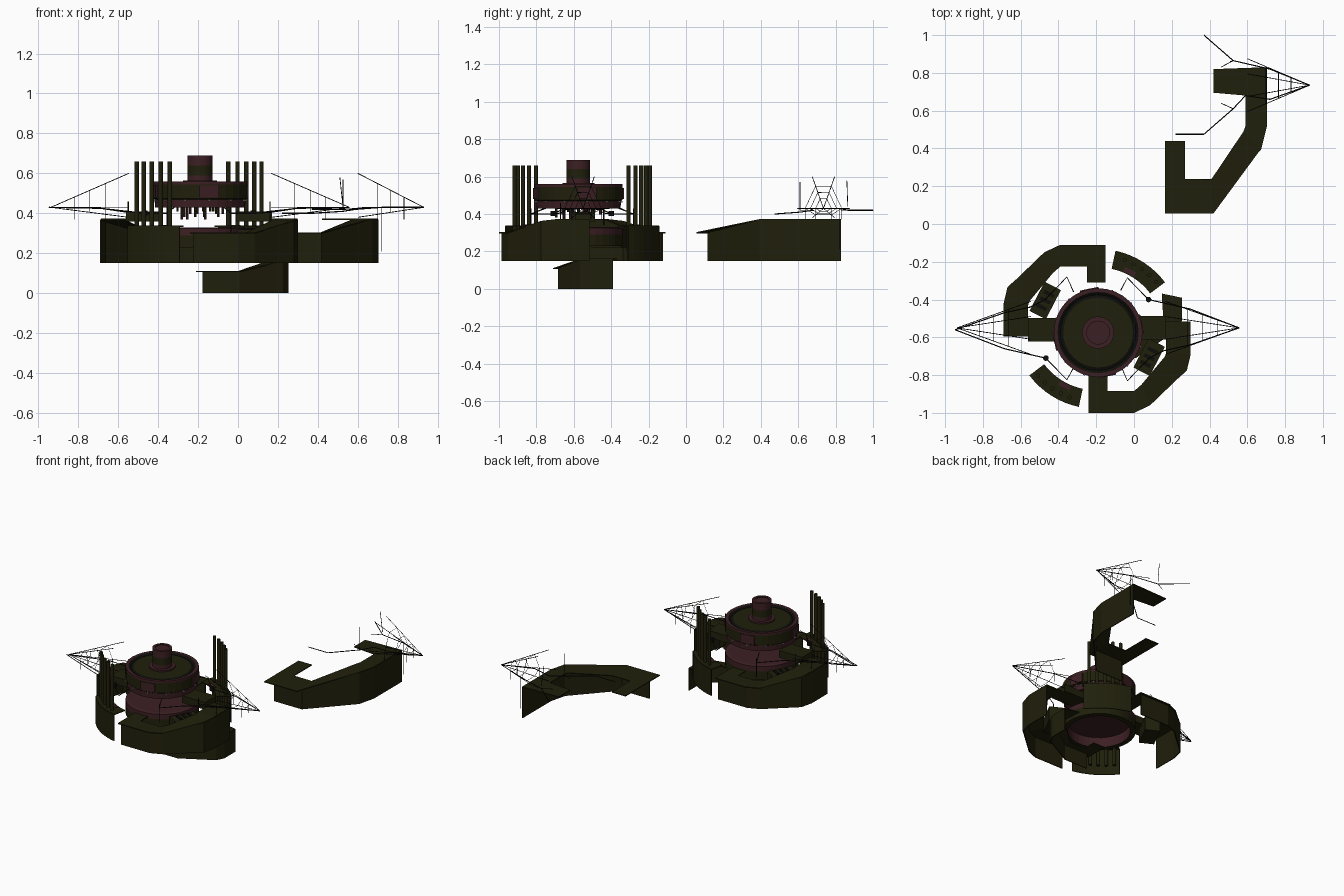
import bpy, bmesh, math
from mathutils import Vector, Matrix

scene_cube = bpy.data.objects.get("Cube")
if scene_cube:
    bpy.data.objects.remove(scene_cube, do_unlink=True)


def make_material(name, colour):
    material = bpy.data.materials.new(name)
    material.use_nodes = True
    material.diffuse_color = (*colour, 1)
    material.node_tree.nodes["Principled BSDF"].inputs["Base Color"].default_value = (*colour, 1)
    return material


olive = make_material("dark olive", (.0145, .014, .0035))
maroon = make_material("dark maroon", (.046, .014, .017))
black = make_material("near black", (.004, .004, .003))
grey = make_material("light grey", (.3, .3, .32))

CENTRE = Vector((-.19, -.575, 0))
PIVOT = Vector((-.195, -.555, 0))
half_turn = Matrix.Translation(PIVOT) @ Matrix.Rotation(math.pi, 4, 'Z') @ Matrix.Translation(-PIVOT)
identity = Matrix.Identity(4)


def add_object(name, bm, materials, transform=identity):
    mesh = bpy.data.meshes.new(name)
    bmesh.ops.transform(bm, matrix=transform, verts=bm.verts)
    bmesh.ops.recalc_face_normals(bm, faces=bm.faces)
    bm.to_mesh(mesh)
    bm.free()
    for material in materials:
        mesh.materials.append(material)
    obj = bpy.data.objects.new(name, mesh)
    bpy.context.scene.collection.objects.link(obj)
    return obj


def thicken(obj, amount):
    modifier = obj.modifiers.new("thickness", 'SOLIDIFY')
    modifier.thickness = amount
    modifier.offset = 0


def strip(bm, first, second):
    a = [bm.verts.new(p) for p in first]
    b = [bm.verts.new(p) for p in second]
    for i in range(len(a) - 1):
        bm.faces.new((a[i], a[i + 1], b[i + 1], b[i]))


def box(name, centre, size, angle=0, material=olive, transform=identity):
    bm = bmesh.new()
    bmesh.ops.create_cube(bm, size=1)
    place = Matrix.Translation(centre) @ Matrix.Rotation(angle, 4, 'Z') @ Matrix.Diagonal((*size, 1))
    return add_object(name, bm, [material], transform @ place)


def cylinder(name, base, radius, height, material, transform=identity, sides=12):
    bm = bmesh.new()
    bmesh.ops.create_cone(bm, cap_ends=True, segments=sides, radius1=radius, radius2=radius, depth=height)
    place = Matrix.Translation(Vector(base) + Vector((0, 0, height / 2)))
    return add_object(name, bm, [material], transform @ place)


def rods(name, paths, radius, transform=identity):
    curve = bpy.data.curves.new(name, 'CURVE')
    curve.dimensions = '3D'
    curve.bevel_depth = radius
    curve.bevel_resolution = 0
    for path in paths:
        spline = curve.splines.new('POLY')
        spline.points.add(len(path) - 1)
        for point, p in zip(spline.points, path):
            point.co = (*(transform @ Vector(p)), 1)
    curve.materials.append(black)
    obj = bpy.data.objects.new(name, curve)
    bpy.context.scene.collection.objects.link(obj)


# Hooked walkway: sloping deck with a skirt on its outer sides, open underneath and at both ends
def walkway(name, stations, skirt_end, transform=identity):
    outer = [Vector((ox, oy, z)) for ox, oy, ix, iy, z, t in stations]
    inner = [Vector((ix, iy, z)) for ox, oy, ix, iy, z, t in stations]
    top = [o.lerp(i, s[5]) for o, i, s in zip(outer, inner, stations)][1:skirt_end]
    foot = [Vector((p.x, p.y, .15)) for p in top]
    bm = bmesh.new()
    strip(bm, outer, inner)
    strip(bm, top, foot)
    thicken(add_object(name, bm, [olive], transform), .006)


LOW, HIGH = .3, .37
far_hook = [(.165, .44, .27, .44, LOW, 0), (.165, .055, .27, .237, LOW, .35),
            (.42, .055, .41, .237, LOW, .35), (.67, .395, .58, .49, HIGH, 0),
            (.7, .515, .59, .52, HIGH, 0), (.7, .83, .59, .68, HIGH, 0),
            (.42, .82, .42, .695, HIGH, 0)]
near_hook = [(-.24, -.8, -.14, -.8, LOW, 0), (-.24, -1, -.14, -.885, LOW, .15),
             (0, -1, 0, -.885, LOW, .15), (.085, -.96, .04, -.85, LOW, .1),
             (.277, -.775, .165, -.7, .36, 0), (.297, -.69, .17, -.68, HIGH, 0),
             (.297, -.515, .17, -.515, HIGH, 0)]
walkway("far_walkway", far_hook, 6)
walkway("front_walkway", near_hook, 7)
walkway("back_walkway", near_hook, 7, half_turn)
lower = Matrix.Translation((-.21, -.71, 0)) @ Matrix.Diagonal((.86, .43, .72, 1)) @ Matrix.Translation((-.165, -.055, -.15))
walkway("lower_walkway", far_hook[:5] + [(.7, .8, .58, .85, HIGH, 0)], 6, lower)


# Turned parts of the central tower, coloured by profile segment
def lathe(name, profile, colours, sides=32):
    bm = bmesh.new()
    rings = []
    for r, z in profile:
        rings.append([bm.verts.new((r * math.cos(a), r * math.sin(a), z))
                      for a in (math.tau * k / sides for k in range(sides))])
    for j, colour in enumerate(colours):
        for k in range(sides):
            n = (k + 1) % sides
            face = bm.faces.new((rings[j][k], rings[j][n], rings[j + 1][n], rings[j + 1][k]))
            face.material_index = colour
    bmesh.ops.remove_doubles(bm, verts=bm.verts, dist=.0001)
    return add_object(name, bm, [olive, maroon, black], Matrix.Translation(CENTRE))


lathe("upper_drum",
      [(.13, .55), (.205, .54), (.205, .43), (.225, .43), (.228, .47), (.235, .475), (.235, .545),
       (.235, .56), (.215, .56), (.2, .55), (.185, .555), (0, .555)],
      [0, 1, 1, 1, 0, 0, 1, 1, 2, 2, 0])
lathe("drum_cap",
      [(.085, .555), (.085, .565), (.063, .565), (.063, .59), (.063, .64), (.063, .69), (.045, .69),
       (.045, .685), (0, .685)],
      [1, 1, 1, 0, 1, 1, 0, 1])
lathe("drum_core", [(0, .43), (.1, .43), (.12, .46), (.12, .545)], [1, 1, 0])
lathe("lower_drum",
      [(0, .3), (.2, .3), (.2, .23), (.235, .23), (.235, .29), (.235, .325), (.215, .33), (0, .33)],
      [1, 1, 0, 0, 1, 1, 1])

# Fittings around the upper drum
for k in range(12):
    a = math.tau * k / 12 + .2
    spot = CENTRE + Vector((.233 * math.cos(a), .233 * math.sin(a), .51))
    if k % 3 == 0:
        box("drum_panel", spot, (.008, .1, .06), a, maroon)
    box("drum_lamp", spot - Vector((0, 0, .045)), (.01, .01, .008), a, grey)

# Cluster of pipes hanging under the drum
for k in range(18):
    b = math.tau * k / 18
    drop = .03 + .014 * (k * 5 % 4)
    r = .05 + .035 * (k % 3)
    cylinder("hanging_pipe", CENTRE + Vector((r * math.cos(b), r * math.sin(b), .44 - drop)),
             .007, drop + .02, maroon if k % 2 else olive, sides=6)


# Curved battery: deck, outer skirt and tall posts
def battery(transform):
    angles = [math.radians(37 + 41 * k / 8) for k in range(9)]

    def arc(r, z):
        return [CENTRE + Vector((r * math.cos(a), r * math.sin(a), z)) for a in angles]
    bm = bmesh.new()
    strip(bm, arc(.345, .335), arc(.44, .335))
    strip(bm, arc(.44, .335), arc(.44, .15))
    thicken(add_object("battery_deck", bm, [olive], transform), .006)
    bm = bmesh.new()
    strip(bm, arc(.35, .34)[4:7], arc(.375, .34)[4:7])
    thicken(add_object("battery_plate", bm, [maroon], transform), .005)
    for k in range(5):
        a = math.radians(41 + 7.2 * k)
        spot = CENTRE + Vector((.408 * math.cos(a), .408 * math.sin(a), .2))
        cylinder("tall_post", spot, .011, .46, olive, transform)


# Hexagonal net cone
def net(tip, length):
    tip = Vector(tip)
    rim = [Vector((-length, y, z)) for y, z in
           ((-.06, .17), (.06, .17), (.14, 0), (.06, -.05), (-.06, -.05), (-.14, 0))]
    rods("net_ribs", [[tip, tip + p] for p in rim], .002)
    rods("net_rings", [[tip + p * f for p in rim + rim[:1]] for f in (.3, .5, .7)], .0015)
    rods("net_stays", [[tip + rim[j] * f, tip + rim[j] * f - Vector((0, 0, .06))]
                       for j in (2, 5) for f in (.3, .7)], .0015)


net((.93, .735, .43), .33)
net((.557, -.55, .43), .39)
net((-.937, -.55, .43), -.39)

for transform in (identity, half_turn):
    battery(transform)
    # Side bar, lockers and rigging, repeated by half turn
    box("side_bar", (.08, -.55, .385), (.18, .125, .05), transform=transform)
    box("locker", (.08, -.705, .27), (.097, .174, .1), -.48, transform=transform)
    for k in range(3):
        box("locker_lid", (.06 + .02 * k, -.74 + .035 * k, .323), (.06, .02, .008), -.48, black, transform)
    rods("rigging", [[(.557, -.55, .43), (.297, -.64, .425), (.16, -.67, .405), (.08, -.71, .4),
                      (-.035, -.83, .4), (-.07, -.75, .43)],
                     [(.557, -.55, .43), (.297, -.45, .425), (.077, -.4, .4),
                      (-.035, -.285, .4), (-.07, -.35, .43)],
                     [(.16, -.67, .34), (.16, -.67, .46)], [(-.035, -.83, .3), (-.035, -.83, .43)]],
         .003, transform)
    cylinder("rigging_knob", (.077, -.4, .39), .015, .025, black, transform)

# Rigging and mast on the far walkway
rods("far_rigging", [[(.37, 1, .42), (.525, .865, .42), (.72, .82, .43), (.93, .735, .43)],
                     [(.22, .475, .4), (.37, .475, .4), (.525, .61, .41), (.59, .68, .42),
                      (.72, .66, .43), (.93, .735, .43)]], .003)
rods("far_mast", [[(.525, .865, .44), (.51, .86, .58)], [(.525, .61, .42), (.46, .64, .42)],
                  [(.525, .865, .42), (.46, .83, .42)], [(.72, .82, .21), (.72, .82, .43)],
                  [(.525, .61, .42), (.525, .61, .57)]], .002)
